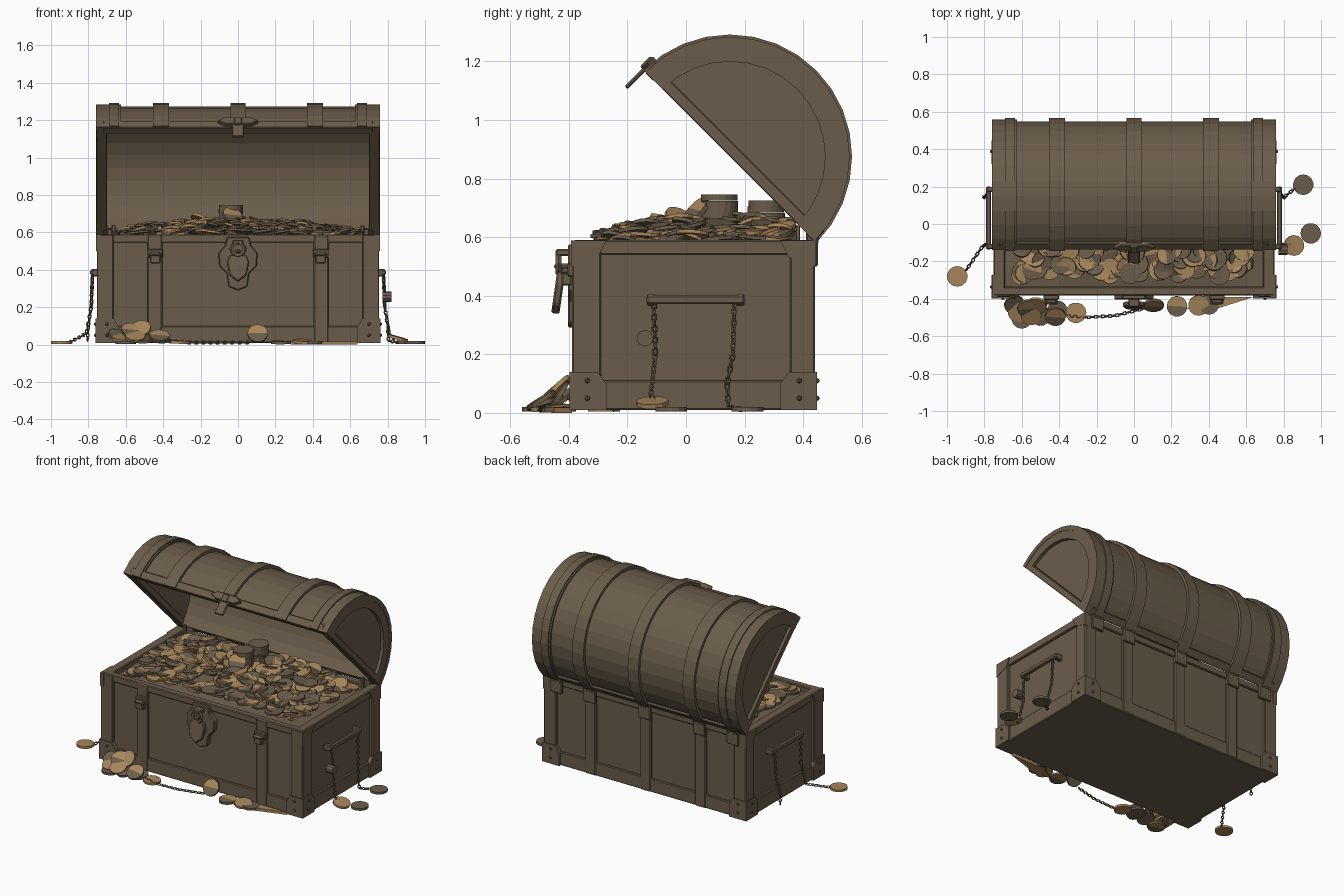
import bpy, bmesh, math, random
from math import radians, pi, sin, cos
from mathutils import Matrix, Vector, Euler

if "Cube" in bpy.data.objects:
    bpy.data.objects.remove(bpy.data.objects["Cube"])

random.seed(7)

def material(name, c):
    m = bpy.data.materials.new(name)
    m.diffuse_color = (*c, 1)
    m.use_nodes = True
    m.node_tree.nodes["Principled BSDF"].inputs["Base Color"].default_value = m.diffuse_color
    return m

BROWN = material("aged_brown", (0.145, 0.108, 0.070))
GOLD = material("dull_gold", (0.39, 0.24, 0.105))

def finish(bm, name, mats=(BROWN,), matrix=None, bevel=0):
    bmesh.ops.recalc_face_normals(bm, faces=bm.faces)
    if matrix:
        bm.transform(matrix)
    me = bpy.data.meshes.new(name)
    bm.to_mesh(me)
    bm.free()
    for m in mats:
        me.materials.append(m)
    ob = bpy.data.objects.new(name, me)
    bpy.context.collection.objects.link(ob)
    if bevel:
        b = ob.modifiers.new("edge_wear", 'BEVEL')
        b.width, b.segments = bevel, 1
    return ob

def boxes(name, items, bevel=0.005, matrix=None):
    """Several boxes (x0,x1,y0,y1,z0,z1) as one object."""
    bm = bmesh.new()
    for x0, x1, y0, y1, z0, z1 in items:
        m = Matrix.Translation(((x0+x1)/2, (y0+y1)/2, (z0+z1)/2)) @ Matrix.Diagonal((abs(x1-x0), y1-y0, z1-z0, 1))
        bmesh.ops.create_cube(bm, size=1, matrix=m)
    return finish(bm, name, matrix=matrix, bevel=bevel)

def prism(name, pts, depth, to3d, mats=(BROWN,), matrix=None, bevel=0):
    """Extrude a 2D outline; to3d(a, b, d) places the points."""
    bm = bmesh.new()
    rings = [[bm.verts.new(to3d(a, b, d)) for a, b in pts] for d in depth]
    bm.faces.new(rings[0])
    bm.faces.new(rings[1][::-1])
    n = len(pts)
    for i in range(n):
        j = (i+1) % n
        bm.faces.new((rings[0][i], rings[0][j], rings[1][j], rings[1][i]))
    return finish(bm, name, mats, matrix, bevel)

def along_x(a, b, d): return (d, a, b)
def along_y(a, b, d): return (a, d, b)
def along_z(a, b, d): return (a, b, d)

def arc(r, n=16):
    return [(-r*cos(pi*i/n), r*sin(pi*i/n)) for i in range(n+1)]

def mirrored(x0, x1, *rest):
    return [(x0, x1, *rest), (-x1, -x0, *rest)]

# ---- chest body ----
boxes("chest_walls", [(-.735, .735, -.37, -.335, .01, .585), (-.735, .735, .385, .42, .01, .585),
                      (-.735, .735, -.37, .42, .01, .05)]
      + mirrored(.69, .735, -.37, .42, .01, .585), 0)
boxes("corner_posts", [b for y0, y1 in ((-.39, -.29), (.35, .44)) for b in mirrored(.665, .755, y0, y1, .01, .585)
                       ] and
      mirrored(.665, .755, -.39, -.345, .01, .588) + mirrored(.70, .755, -.36, -.29, .01, .588)
      + mirrored(.665, .755, .395, .44, .01, .588) + mirrored(.70, .755, .355, .42, .01, .588))
boxes("top_rails", [(-.70, .70, -.383, -.338, .545, .59), (-.70, .70, .385, .432, .545, .59)]
      + mirrored(.69, .75, -.383, .432, .54, .59))
boxes("bottom_rails", [(-.70, .70, -.383, -.36, .01, .10), (-.70, .70, .40, .432, .01, .10)]
      + mirrored(.72, .75, -.38, .43, .01, .11))
boxes("front_straps", mirrored(.405, .485, -.386, -.36, .01, .588), .006)
boxes("back_straps", mirrored(.37, .45, .41, .437, .01, .588) + [(-.04, .04, .41, .437, .01, .588)], .006)

# corner brackets wrap each bottom corner, with slanted top edges
for sx in (-1, 1):
    for sy, yf in ((-1, -.397), (1, .447)):
        tag = ("left" if sx < 0 else "right") + ("_front" if sy < 0 else "_back")
        yi = yf - sy*.125
        prism("bracket_face_" + tag, [(sx*.762, .01), (sx*.635, .01), (sx*.635, .09), (sx*.665, .14), (sx*.762, .14)],
              (yf, yf - sy*.03), along_y)
        prism("bracket_side_" + tag, [(yf, .01), (yi, .01), (yi, .10), (yi + sy*.03, .14), (yf, .14)],
              (sx*.762, sx*.73), along_x)
        prism("top_bracket_" + tag, [(yf - sy*.005, .588), (yi, .588), (yi + sy*.03, .53), (yf - sy*.005, .50)],
              (sx*.758, sx*.73), along_x)
        # rivets
        bm = bmesh.new()
        for z in (.05, .11):
            bmesh.ops.create_icosphere(bm, subdivisions=1, radius=.01, matrix=Matrix.Translation((sx*.70, yf, z)))
            bmesh.ops.create_icosphere(bm, subdivisions=1, radius=.01, matrix=Matrix.Translation((sx*.762, yf - sy*.06, z)))
        finish(bm, "rivets_" + tag)

# ---- curved lid, built closed around its axis then swung open ----
LID = Matrix.Translation((0, .15, .875)) @ Matrix.Rotation(radians(-45), 4, 'X')

def half_ring(name, r_in, r_out, x0, x1):
    return prism(name, arc(r_out) + arc(r_in)[::-1], (x0, x1), along_x, matrix=LID)

half_ring("lid_shell", .36, .398, -.73, .73)
for s, tag in ((-1, "left"), (1, "right")):
    prism("lid_end_" + tag, arc(.385), (s*.705, s*.735), along_x, matrix=LID)
    half_ring("lid_end_rim_" + tag, .325, .405, s*.72, s*.757)
    half_ring("lid_end_band_" + tag, .38, .409, s*.625, s*.76)
    half_ring("lid_end_strap_" + tag, .39, .417, s*.635, s*.69)
    half_ring("lid_strap_" + tag, .39, .417, s*.37, s*.455)
half_ring("lid_strap_middle", .39, .417, -.04, .04)
boxes("lid_end_sills", mirrored(.70, .757, -.40, .40, 0, .04), .004, LID)
boxes("lid_lips", [(-.72, .72, -.408, -.365, -.002, .05), (-.72, .72, .365, .408, -.002, .05)], .004, LID)
# hasp hanging off the lid front
prism("lid_hasp_plate", [(-.11, .03), (-.07, .055), (.07, .055), (.11, .03), (.07, .005), (-.07, .005)],
      (-.43, -.395), along_y, matrix=LID, bevel=.004)
boxes("lid_hasp_tongue", [(-.032, .032, -.425, -.41, -.085, .03), (-.022, .022, -.435, -.40, .0, .05)], .005, LID)

# hinges
boxes("hinge_plates", [b for x in (-.66, -.41, 0, .41, .66) for b in
                       [(x-.045, x+.045, .43, .45, .50, .60), (x-.04, x+.04, .41, .452, .575, .62)]], .005)
boxes("hinge_stays", mirrored(.655, .675, .375, .39, .56, .64), .003)

# ---- lock ----
prism("lock_plate", [(-.06, .575), (.06, .575), (.07, .53), (.105, .49), (.10, .42), (.06, .38), (.05, .31),
                     (0, .29), (-.05, .31), (-.06, .38), (-.10, .42), (-.105, .49), (-.07, .53)],
      (-.403, -.365), along_y, bevel=.005)
TILT = Matrix.Translation((0, -.435, .42)) @ Matrix.Rotation(radians(-8), 4, 'X')
prism("padlock", [(-.045, .06), (.045, .06), (.06, .02), (.045, -.05), (0, -.085), (-.045, -.05), (-.06, .02)],
      (-.014, .014), along_y, matrix=TILT, bevel=.006)
boxes("lock_staple", [(-.03, .03, -.445, -.39, .535, .56), (-.015, .015, -.45, -.39, .49, .51)], .006)

def torus(bm, matrix, R, r, n=10, m=5, stretch=1.0):
    vs = [[bm.verts.new(matrix @ Vector(((R + r*cos(2*pi*j/m))*cos(2*pi*i/n)*stretch,
                                         (R + r*cos(2*pi*j/m))*sin(2*pi*i/n), r*sin(2*pi*j/m))))
           for j in range(m)] for i in range(n)]
    for i in range(n):
        for j in range(m):
            k, l = (i+1) % n, (j+1) % m
            bm.faces.new((vs[i][j], vs[k][j], vs[k][l], vs[i][l]))

bm = bmesh.new()
torus(bm, Matrix.Translation((0, -.435, .51)) @ Matrix.Rotation(pi/2, 4, 'X'), .034, .011)
finish(bm, "lock_shackle")
# small side latches
for s, tag in ((-1, "left"), (1, "right")):
    x = s*.443
    boxes("latch_" + tag, [(x-.042, x+.042, -.405, -.38, .465, .512), (x-.028, x+.028, -.425, -.39, .435, .495),
                           (x-.035, x+.035, -.43, -.40, .475, .49)], .005)

# ---- side handles ----
for s, tag in ((-1, "left"), (1, "right")):
    boxes("handle_" + tag, [(s*.765, s*.79, -.135, .20, .372, .40)] +
          [(s*.73, s*.785, y-.014, y+.014, .365, .405) for y in (-.12, .185)], .005)

# ---- chains ----
def chain(name, pts, step=.02):
    bm = bmesh.new()
    k = 0
    for a, b in zip(pts, pts[1:]):
        a, b = Vector(a), Vector(b)
        n = max(1, round((b-a).length/step))
        q = (b-a).to_track_quat('X', 'Z').to_matrix().to_4x4()
        for i in range(n):
            m = Matrix.Translation(a.lerp(b, (i+.5)/n)) @ q @ Matrix.Rotation(radians(20 + 90*(k % 2)), 4, 'X')
            torus(bm, m, .0085, .0038, 6, 4, 1.35)
            k += 1
    finish(bm, name)

for s, tag in ((-1, "left"), (1, "right")):
    end = (-.90, -.25, .012) if s < 0 else (.84, -.10, .03)
    chain("chain_front_" + tag, [(s*.778, -.11, .375), (s*.785, -.105, .20), (s*.81, -.12, .06), end])
    chain("chain_back_" + tag, [(s*.778, .165, .375), (s*.785, .16, .20), (s*.80, .14, .10), (s*.805, .145, .02)])
chain("chain_pendant_right", [(.805, .145, .02), (.86, .19, .012)])
chain("ground_chain", [(-.36, -.49, .02), (-.27, -.50, .012), (-.10, -.49, .012), (.06, -.45, .012)])

# ---- coins: each cap is two halves so a coin may be half tarnished ----
def coin(bm, loc, rot=(0, 0, 0), r=.055, t=.015, style=None, n=14):
    style = random.choice("ggbbhh") if style is None else style
    m = Matrix.Translation(loc) @ Euler(rot).to_matrix().to_4x4()
    rings = [[bm.verts.new(m @ Vector((r*cos(2*pi*i/n), r*sin(2*pi*i/n), z))) for i in range(n)] for z in (t/2, -t/2)]
    h = n//2
    faces = []
    for ring in rings:
        faces.append((bm.faces.new(ring[:h+1]), style in "gh"))
        faces.append((bm.faces.new(ring[h:] + ring[:1]), style == "g"))
    for i in range(n):
        j = (i+1) % n
        faces.append((bm.faces.new((rings[0][i], rings[1][i], rings[1][j], rings[0][j])), style == "g"))
    for f, gold in faces:
        f.material_index = int(gold)

def heap_z(x, y):
    return .575 + .07*max(0, 1 - (abs(x)/.72)**2)*min(1, max(0, (y + .40)/.32))

# mound under the loose coins
bm = bmesh.new()
bmesh.ops.create_grid(bm, x_segments=14, y_segments=8, size=1)
for v in bm.verts:
    x, y = v.co.x*.695, .025 + v.co.y*.365
    v.co = (x, y, heap_z(x, y) - .02)
finish(bm, "treasure_mound")

bm = bmesh.new()
for i in range(330):
    x, y = random.uniform(-.63, .63), random.uniform(-.275, .33)
    tilt = .15 if abs(x) > .6 or y < -.24 else .38
    coin(bm, (x, y, heap_z(x, y) + random.uniform(-.012, .018)),
         (random.uniform(-tilt, tilt), random.uniform(-tilt, tilt), random.uniform(0, 6.28)), random.uniform(.046, .058), .012)
coin(bm, (-.03, .035, .69), (radians(50), .1, .4), .055, style="h")
coin(bm, (-.2, -.02, .665), (radians(35), .2, 2), style="g")
finish(bm, "coin_heap", (BROWN, GOLD))

# coin stacks
bm = bmesh.new()
for y, top in ((.115, .745), (.275, .725)):
    for k in range(7):
        coin(bm, (-.04 + random.uniform(-.003, .003), y + random.uniform(-.003, .003), top - .01 - k*.021),
             (0, 0, k), .063, .0205, "b", 18)
finish(bm, "coin_stacks", (BROWN, GOLD))

# spilled coins: x, y, z, tilt about x, tilt about y, style
bm = bmesh.new()
for x, y, z, rx, ry, st in (
        (-.60, -.505, .012, 0, 0, "h"), (-.62, -.47, .035, .3, .1, "g"), (-.57, -.45, .075, .7, .1, "h"),
        (-.52, -.435, .085, .8, -.2, "g"), (-.55, -.49, .045, .5, .2, "g"), (-.50, -.49, .03, .3, -.1, "b"),
        (-.42, -.495, .045, .55, .1, "h"), (-.41, -.465, .02, .1, 0, "b"), (-.64, -.43, .05, .5, .3, "b"),
        (-.31, -.475, .012, 0, .05, "g"), (.105, -.435, .058, 1.0, 0, "h"), (.23, -.44, .012, .05, 0, "h"),
        (.345, -.435, .016, .1, .1, "g"), (.40, -.43, .012, 0, 0, "b"),
        (-.945, -.28, .012, 0, 0, "g"), (.945, -.05, .012, 0, 0, "b"), (.905, .21, .012, 0, 0, "b"),
        (.855, -.115, .035, .1, .25, "g")):
    coin(bm, (x, y, z), (rx, ry, random.uniform(-.3, .3)), .055, .015, st)
coin(bm, (.797, -.14, .255), (0, pi/2, 0), .028, .05, "b", 10)
finish(bm, "spilled_coins", (BROWN, GOLD))
prism("gold_sliver", [(.28, -.455), (.42, -.46), (.64, -.39), (.38, -.39)], (0, .018), along_z, (GOLD,))
